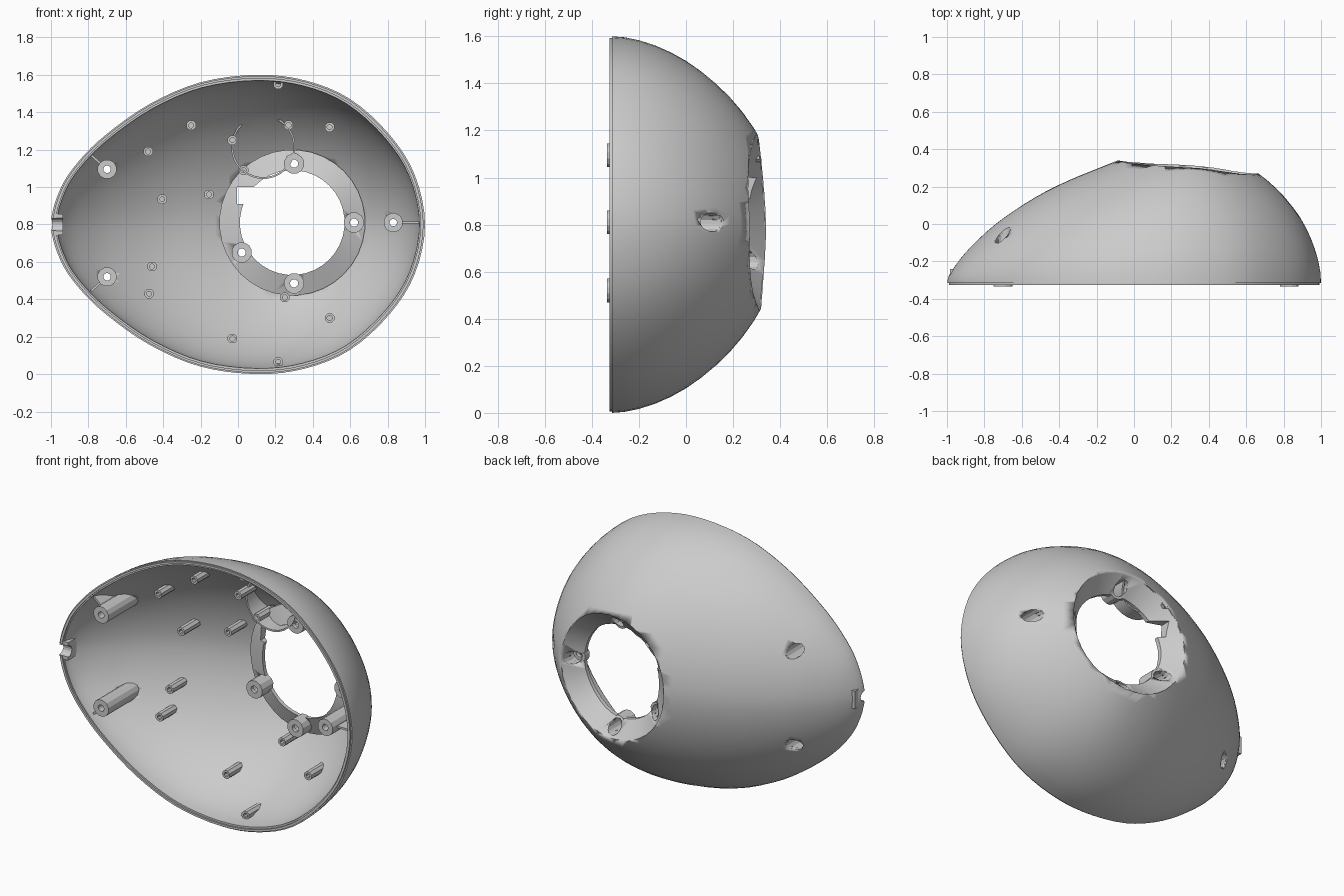
import bpy, bmesh, math
from mathutils import Vector, Matrix

if "Cube" in bpy.data.objects:
    bpy.data.objects.remove(bpy.data.objects["Cube"])

RIM, ZC, N = -0.315, 0.8, 1.8          # rim plane, centre height, section exponent
HOLE = (0.29, 0.81)                    # centre of the big opening (x, z)

# Egg profile: x, half height, depth
PROFILE = [(-1, 0, 0), (-.95, .19, .10), (-.85, .34, .215), (-.7, .485, .345), (-.47, .645, .49),
           (-.2, .76, .61), (.1, .80, .715), (.36, .77, .735), (.6, .67, .63), (.81, .48, .455),
           (.945, .265, .24), (1, 0, 0)]


def mirrored(p):
    return Vector((p[0], -p[1], -p[2]))


def egg_curve(steps=4):
    pts = [mirrored(PROFILE[1])] + [Vector(p) for p in PROFILE] + [mirrored(PROFILE[-2])]
    out = []
    for i in range(1, len(pts) - 2):
        a, b, c, d = pts[i - 1:i + 3]
        for k in range(steps):
            t = k / steps
            out.append(.5 * (2 * b + (c - a) * t + (2 * a - 5 * b + 4 * c - d) * t * t
                             + (3 * b - a - 3 * c + d) * t ** 3))
    return out + [pts[-2]]


CURVE = egg_curve()
FINE = egg_curve(12)


def surf(x, z):
    """y of the outer egg surface above a point."""
    for a, b in zip(FINE, FINE[1:]):
        if a.x <= x <= b.x:
            t = (x - a.x) / max(b.x - a.x, 1e-6)
            h, d = a.y + (b.y - a.y) * t, a.z + (b.z - a.z) * t
            u = min(1, abs(z - ZC) / max(h, 1e-6))
            return RIM + d * max(0, 1 - u ** N) ** (1 / N)
    return RIM


def funnel_y(x, z):
    """y of the sloped wall in the opening; the shell outside it."""
    dx, dz = x - HOLE[0], z - HOLE[1]
    r = max(math.hypot(dx, dz), 1e-6)
    if r > .38:
        return surf(x, z) - .015
    e = surf(HOLE[0] + dx / r * .38, HOLE[1] + dz / r * .38)
    return e - .09 * min(1, (.38 - r) / .1)


def finish(name, bm, smooth=True):
    bmesh.ops.remove_doubles(bm, verts=bm.verts, dist=1e-5)
    bmesh.ops.recalc_face_normals(bm, faces=bm.faces)
    me = bpy.data.meshes.new(name)
    bm.to_mesh(me)
    bm.free()
    ob = bpy.data.objects.new(name, me)
    bpy.context.collection.objects.link(ob)
    if smooth:
        bpy.ops.object.select_all(action='DESELECT')
        ob.select_set(True)
        bpy.context.view_layer.objects.active = ob
        bpy.ops.object.shade_smooth_by_angle(angle=math.radians(25))
    return ob


def bridge(bm, a, b, closed=True):
    n = len(a)
    for i in range(n if closed else n - 1):
        j = (i + 1) % n
        bm.faces.new((a[i], a[j], b[j], b[i]))


def turned(name, x, z, rings, n=12, loop=True):
    """Loft circles along y; each ring is (radius, y or function of x and z)."""
    bm = bmesh.new()
    loops = []
    for r, y in rings:
        loop_v = []
        for i in range(n):
            a = 2 * math.pi * (i + .5) / n
            px, pz = x + r * math.cos(a), z + r * math.sin(a)
            loop_v.append(bm.verts.new((px, y(px, pz) if callable(y) else y, pz)))
        loops.append(loop_v)
    for a, b in zip(loops, loops[1:]):
        bridge(bm, a, b)
    if loop:
        bridge(bm, loops[-1], loops[0])
    else:
        bm.faces.new(loops[0])
        bm.faces.new(loops[-1])
    return finish(name, bm)


def cylinder_y(x, z, r, y0, y1, n=16):
    return turned("cutter", x, z, [(r, y0), (r, y1)], n, False)


def box(name, lo, hi):
    bm = bmesh.new()
    lo, hi = Vector(lo), Vector(hi)
    bmesh.ops.create_cube(bm, size=1, matrix=Matrix.Translation((lo + hi) / 2) @ Matrix.Diagonal((*(hi - lo), 1)))
    return finish(name, bm, False)


def cut(ob, cutters):
    for c in cutters:
        c.hide_render = True
        m = ob.modifiers.new("cut", 'BOOLEAN')
        m.operation, m.solver, m.object = 'DIFFERENCE', 'EXACT', c
        bpy.context.view_layer.objects.active = ob
        bpy.ops.object.modifier_apply(modifier=m.name)
        bpy.data.objects.remove(c)


# Egg half shell with wall thickness
bm = bmesh.new()
M = 32
layers = []
for sx, sy, sz in ((1, 1, 1), (.97, .957, .962)):
    grid = []
    for p in CURVE:
        row = []
        for j in range(M + 1):
            a = math.pi * j / M
            c, s = math.cos(a), max(0, math.sin(a))
            row.append(bm.verts.new((p.x * sx, RIM + p.z * sy * s ** (2 / N),
                                     ZC + p.y * sz * math.copysign(abs(c) ** (2 / N), c))))
        grid.append(row)
    for a, b in zip(grid, grid[1:]):
        bridge(bm, a, b, False)
    layers.append([r[0] for r in grid] + [r[-1] for r in grid[-2:0:-1]])
bridge(bm, *layers)
bmesh.ops.dissolve_degenerate(bm, dist=1e-5, edges=bm.edges)
shell = finish("egg_shell", bm)

# Thin lip round the open rim
bm = bmesh.new()
outline = [(p.x, p.y) for p in CURVE] + [(p.x, -p.y) for p in CURVE[-2:0:-1]]
rings = [[bm.verts.new((x * k, y, ZC + z * k)) for x, z in outline]
         for k, y in ((.992, RIM + .01), (.992, -.325), (.976, -.325), (.976, RIM + .01))]
for i in range(4):
    bridge(bm, rings[i], rings[(i + 1) % 4])
lip = finish("rim_lip", bm)

# Collar and cable notch at the pointed end
collar = box("notch_collar", (-.985, -.32, .745), (-.935, -.24, .855))


def notch():
    bm = bmesh.new()
    bmesh.ops.create_cone(bm, cap_ends=True, segments=16, radius1=.034, radius2=.034, depth=.3,
                          matrix=Matrix.Translation((-.98, -.318, ZC)) @ Matrix.Rotation(math.pi / 2, 4, 'Y'))
    return finish("cutter", bm, False)


BIG = [(-.7, 1.095), (-.7, .52), (.83, .81)]
RING = [(.3, 1.125), (.62, .81), (.3, .485), (.02, .65)]
cut(shell, [cylinder_y(*HOLE, .375, -.2, .6, 40), notch()]
    + [cylinder_y(x, z, .04, -.29, .5) for x, z in BIG])
cut(lip, [notch()])
cut(collar, [notch()])

# Sloped wall of the big opening, with screw pockets and one side gap
funnel = turned("opening_wall", *HOLE,
                [(.378, lambda x, z: surf(x, z) - .002), (.28, funnel_y),
                 (.28, lambda x, z: funnel_y(x, z) - .025), (.39, lambda x, z: surf(x, z) - .07),
                 (.39, lambda x, z: surf(x, z) - .02)], 36)
cut(funnel, [cylinder_y(x, z, .04, 0, .6) for x, z in RING] + [box("cutter", (-.005, .1, .91), (.12, .5, 1.0))])

# Screw bosses round the opening
for i, (x, z) in enumerate(RING):
    turned(f"opening_boss_{i}", x, z, [(.055, .13), (.055, funnel_y), (.04, funnel_y),
                                       (.04, .155), (.022, .155), (.022, .13)], 12)

# Long assembly posts with counterbores and ribs
for i, (x, z) in enumerate(BIG):
    top = lambda px, pz: surf(px, pz) - .01
    turned(f"assembly_post_{i}", x, z, [(.052, -.335), (.052, top), (.04, top),
                                        (.04, -.27), (.02, -.27), (.02, -.335)], 12)
    d = Vector((.14, 0)) if x > 0 else Vector((-.085, math.copysign(.075, z - ZC)))
    side = Vector((-d.y, d.x)).normalized() * .006
    bm = bmesh.new()
    sides = []
    for s in (side, -side):
        a = Vector((x, z)) + d * .3 + s
        b = Vector((x, z)) + d + s
        sides.append([bm.verts.new(v) for v in ((a.x, -.29, a.y), (b.x, -.29, b.y),
                                                (b.x, max(-.28, surf(*b) - .01), b.y), (a.x, surf(*a) - .01, a.y))])
        bm.faces.new(sides[-1])
    bridge(bm, *sides)
    finish(f"post_rib_{i}", bm, False)

# Small hollow mounting pegs inside the shell: x, z, length
PEGS = [(.215, 1.55, .13), (.27, 1.33, .13), (.49, 1.32, .12), (-.25, 1.33, .11), (-.48, 1.19, .11),
        (-.03, 1.25, .14), (.03, 1.09, .15), (-.155, .96, .14), (-.405, .935, .14), (-.46, .575, .12),
        (-.475, .43, .12), (-.03, .19, .12), (.215, .065, .13), (.25, .41, .2), (.49, .3, .14)]
for i, (x, z, length) in enumerate(PEGS):
    y0 = max(surf(x, z) - .03 - length, -.28)
    top = lambda px, pz: max(y0 + .005, surf(px, pz) - .012)
    turned(f"mounting_peg_{i}", x, z, [(.027, top), (.027, y0), (.014, y0), (.014, y0 + .05)], 8, False)

# Round thin-walled socket above the opening
back = lambda px, pz: max(.13, funnel_y(px, pz) - .012)
turned("round_socket", .135, 1.215, [(.172, back), (.172, .125), (.162, .125), (.162, back)], 28)
